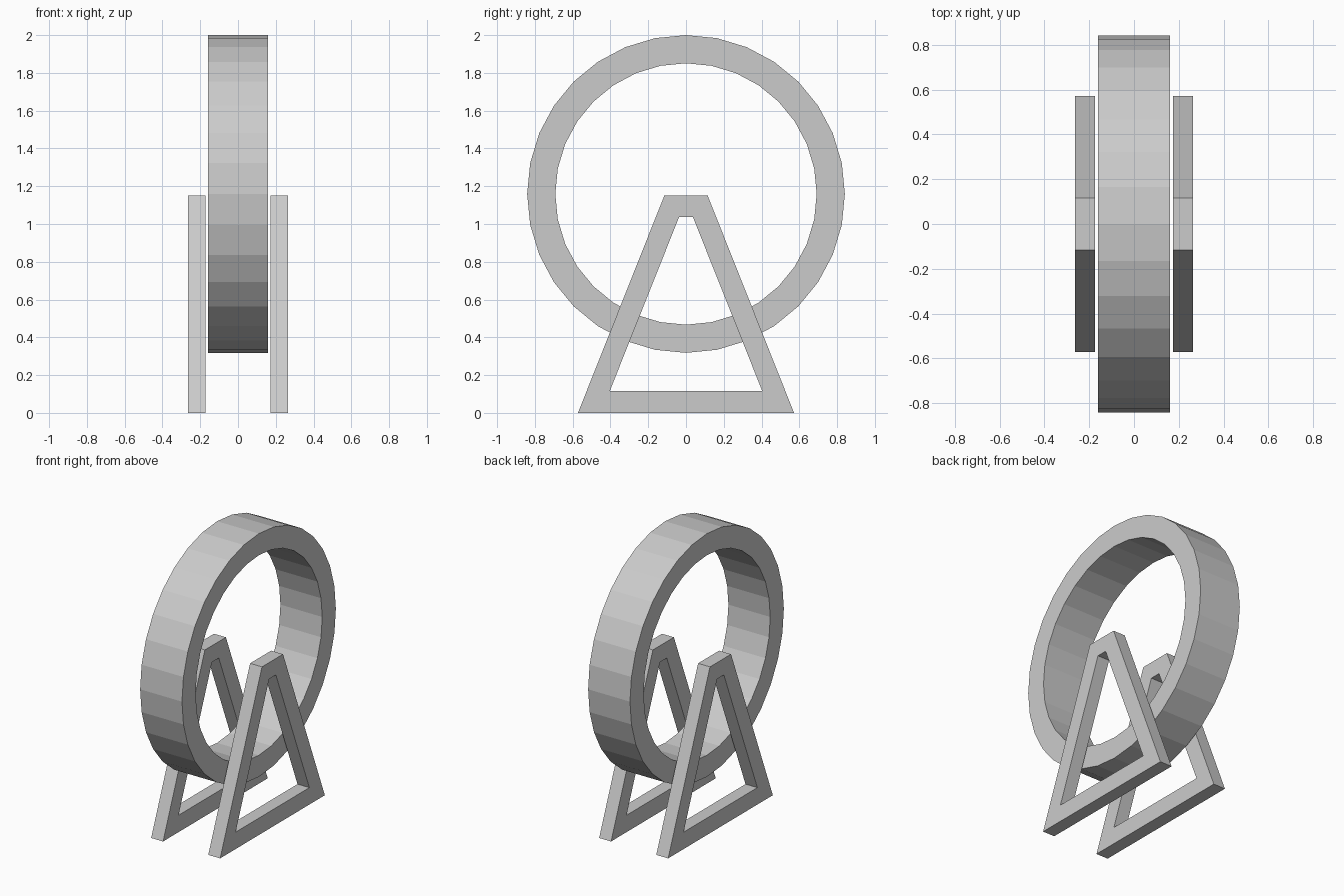
import bpy, bmesh, math

if "Cube" in bpy.data.objects:
    bpy.data.objects.remove(bpy.data.objects["Cube"])


def loop_prism(name, outer, inner, x0, x1):
    """Extrude a closed band between two matching (y, z) outlines from x0 to x1."""
    bm = bmesh.new()
    rings = [[bm.verts.new((x, y, z)) for y, z in outline]
             for x, outline in ((x0, outer), (x1, outer), (x1, inner), (x0, inner))]
    n = len(outer)
    for k in range(4):
        a, b = rings[k], rings[(k + 1) % 4]
        for i in range(n):
            j = (i + 1) % n
            bm.faces.new((a[i], a[j], b[j], b[i]))
    bmesh.ops.recalc_face_normals(bm, faces=bm.faces)
    mesh = bpy.data.meshes.new(name)
    bm.to_mesh(mesh)
    bm.free()
    obj = bpy.data.objects.new(name, mesh)
    bpy.context.collection.objects.link(obj)
    return obj


def circle(radius, z, sides=32):
    return [(radius * math.sin(math.tau * i / sides),
             z + radius * math.cos(math.tau * i / sides)) for i in range(sides)]


# Faceted running wheel
loop_prism("wheel_rim", circle(0.841, 1.159), circle(0.692, 1.159), -0.16, 0.16)

# A-shaped stand, mirrored to the other side of the wheel
stand = loop_prism(
    "side_stands",
    [(-0.572, 0), (0.572, 0), (0.115, 1.15), (-0.115, 1.15)],
    [(-0.403, 0.117), (0.403, 0.117), (0.037, 1.036), (-0.037, 1.036)],
    0.173, 0.264)
mirror = stand.modifiers.new("mirror", 'MIRROR')
mirror.use_axis = (True, False, False)
